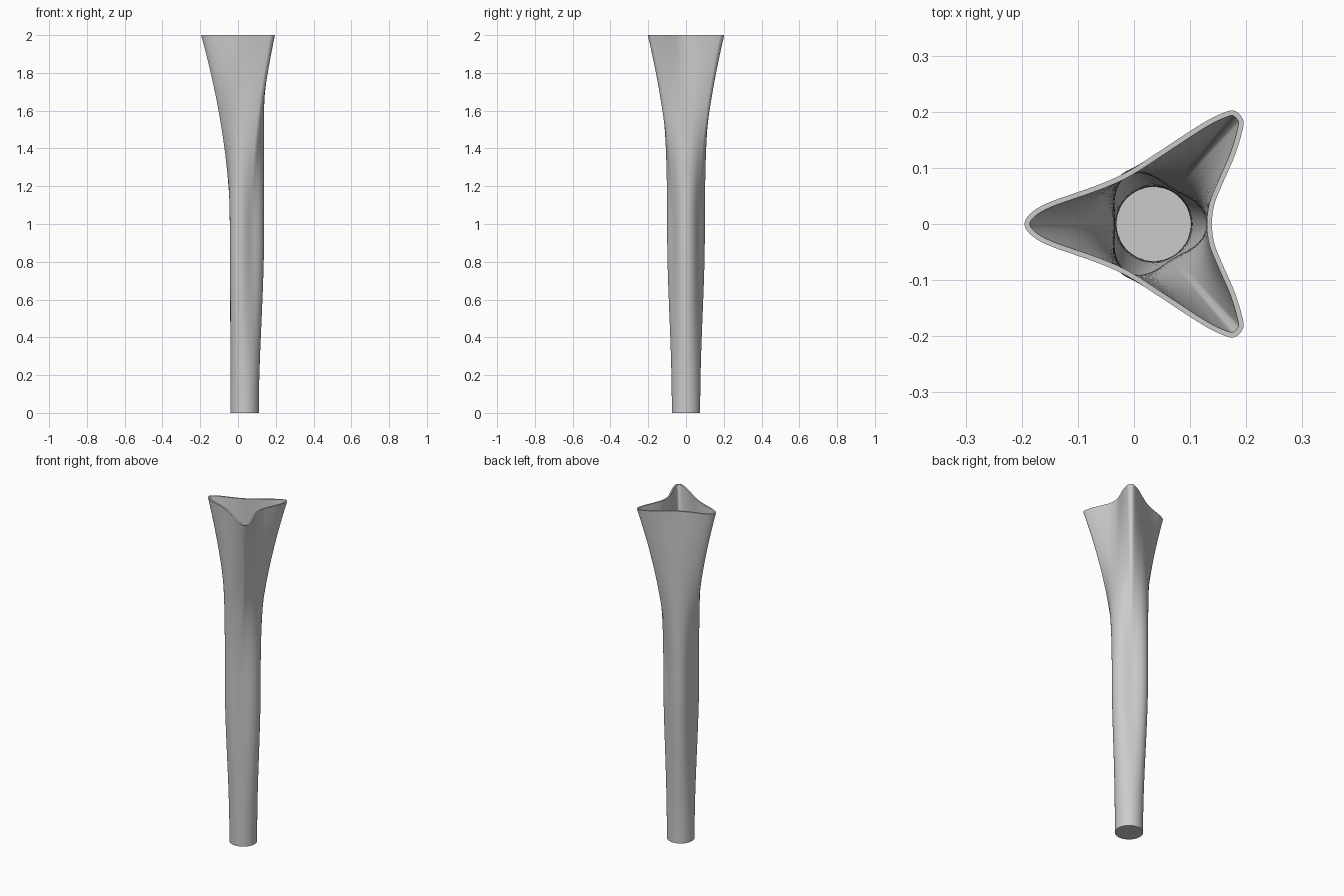
import bpy, bmesh, math
from mathutils import Vector

if "Cube" in bpy.data.objects:
    bpy.data.objects.remove(bpy.data.objects["Cube"])

CX, WALL, FLOOR, HEIGHT, RINGS = 0.035, 0.009, 0.01, 2.0, 48

# Half outline of the three-pointed mouth, from the left tip to the right valley
half = [(-.195, 0), (-.183, .02), (-.15, .039), (-.079, .064), (-.034, .082),
        (0, .1), (.046, .13), (.118, .177), (.154, .196), (.178, .202),
        (.194, .187), (.193, .166), (.18, .123), (.157, .07), (.143, .034), (.139, 0)]
TIP = 9.5      # spline position of the side tip
SUB = 8


def mouth_point(u):
    i = min(int(u), len(half) - 2)
    t = u - i

    def get(k):
        if k < 0:
            return Vector((half[-k][0], -half[-k][1]))
        if k >= len(half):
            p = half[2 * (len(half) - 1) - k]
            return Vector((p[0], -p[1]))
        return Vector(half[k])
    a, b, c, d = (get(i + k) for k in (-1, 0, 1, 2))
    return 0.5 * (2*b + (c - a)*t + (2*a - 5*b + 4*c - d)*t*t + (3*b - a - 3*c + d)*t**3)


# Sample the mouth and give each sample an angle by arc length
params = [i / SUB for i in range((len(half) - 1) * SUB + 1)]
pts = [mouth_point(u) for u in params]
arc = [0.0]
for p, q in zip(pts, pts[1:]):
    arc.append(arc[-1] + (q - p).length)
tip_arc = arc[int(TIP * SUB)]
angles = [math.radians(180 - 120 * s / tip_arc if s < tip_arc
                       else 60 - 60 * (s - tip_arc) / (arc[-1] - tip_arc)) for s in arc]
loop = list(zip(pts, angles))
loop += [(Vector((p.x, -p.y)), -a) for p, a in reversed(loop[1:-1])]


def section(z):
    """Round foot -> rounded triangle waist -> three-pointed mouth."""
    k = min(z / 0.95, 1)
    k = k * k * (3 - 2 * k)
    m = max(z - 1.0, 0) ** 1.8
    out = []
    for p, a in loop:
        r = .075 + k * (.015 + .013 * math.cos(3 * a))
        low = Vector((CX + r * math.cos(a), r * math.sin(a) * (1 + .04 * k)))
        out.append(low.lerp(p, m))
    return out


def inset(ring):
    n = len(ring)
    out = []
    for i, p in enumerate(ring):
        t = (ring[(i + 1) % n] - ring[i - 1]).normalized()
        out.append(p + WALL * Vector((t.y, -t.x)))   # outline runs clockwise
    return out


# Vase: outer wall, rim and inner wall as one chain of rings
bm = bmesh.new()
zs = [HEIGHT * i / RINGS for i in range(RINGS + 1)]
rings = [(section(z), z) for z in zs]
rings += [(inset(section(z)), z) for z in reversed([FLOOR] + zs[1:])]
rows = [[bm.verts.new((p.x, p.y, z)) for p in ring] for ring, z in rings]
n = len(loop)
for a, b in zip(rows, rows[1:]):
    for i in range(n):
        j = (i + 1) % n
        bm.faces.new((a[i], a[j], b[j], b[i]))
bm.faces.new(rows[0])
bm.faces.new(rows[-1])
bmesh.ops.recalc_face_normals(bm, faces=bm.faces)

mesh = bpy.data.meshes.new("vase")
bm.to_mesh(mesh)
bm.free()
vase = bpy.data.objects.new("vase", mesh)
bpy.context.collection.objects.link(vase)
bpy.context.view_layer.objects.active = vase
vase.select_set(True)
bpy.ops.object.shade_smooth_by_angle(angle=math.radians(35))
